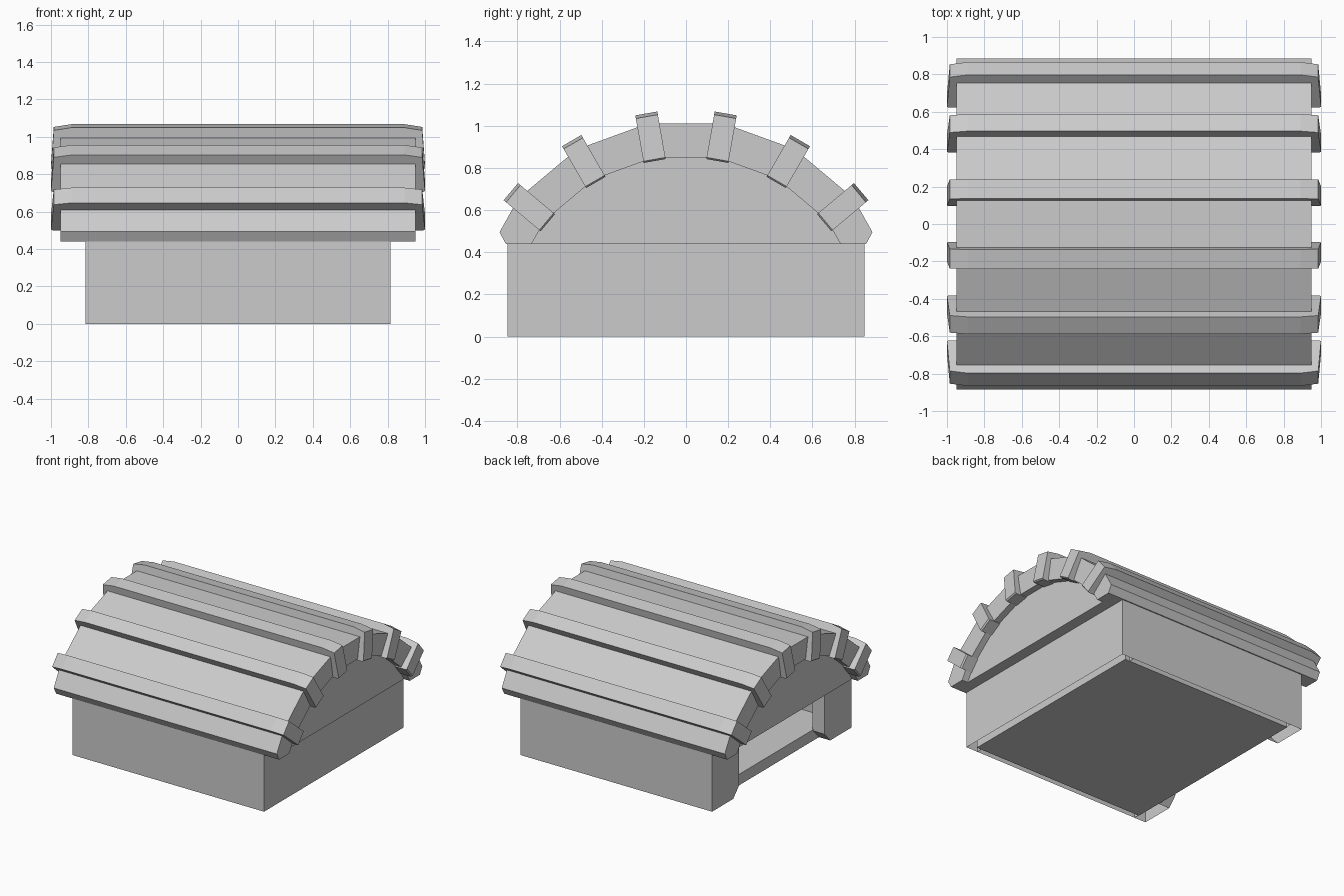
import bpy, bmesh
from math import sin, cos, tan, radians
from mathutils import Matrix

if "Cube" in bpy.data.objects:
    bpy.data.objects.remove(bpy.data.objects["Cube"])

CZ = -0.01                      # height of the arch centre
R_OUT, R_IN = 1.037, 0.873      # corner radii of the arch
X_WALL, Y_WALL, EAVE = 0.815, 0.847, 0.44
T = 0.10                        # wall thickness


def prism(name, profile, x0, x1, open_bottom=False):
    """Extrude a (y, z) profile along x."""
    bm = bmesh.new()
    a = [bm.verts.new((x0, y, z)) for y, z in profile]
    b = [bm.verts.new((x1, y, z)) for y, z in profile]
    bm.faces.new(a)
    bm.faces.new(b[::-1])
    n = len(profile)
    for i in range(n):
        j = (i + 1) % n
        bm.faces.new((a[i], b[i], b[j], a[j]))
    bmesh.ops.recalc_face_normals(bm, faces=bm.faces[:])
    if open_bottom:
        low = [f for f in bm.faces if all(abs(v.co.z) < 1e-5 for v in f.verts)]
        bmesh.ops.delete(bm, geom=low, context='FACES_ONLY')
    return finish(name, bm)


def finish(name, bm):
    me = bpy.data.meshes.new(name)
    bm.to_mesh(me)
    bm.free()
    ob = bpy.data.objects.new(name, me)
    bpy.context.collection.objects.link(ob)
    return ob


def mirrored(half):
    """Complete a right-hand (y > 0) run of points, going left to right."""
    return [(-y, z) for y, z in reversed(half)] + half


def arc(r):
    return [(r * sin(radians(d)), CZ + r * cos(radians(d))) for d in (10, 30, 50)]


# arch outlines
inner = arc(R_IN)
iy, iz = inner[-1]
inner.append((iy + (iz - EAVE) / tan(radians(60)), EAVE))
outer = arc(R_OUT) + [(0.885, 0.495), (0.855, EAVE)]

# barrel roof shell and the gable block filling it
prism("roof_shell", mirrored(outer) + mirrored(inner)[::-1], -0.95, 0.95)
prism("gable_block", mirrored(inner), -0.90, 0.90)

# closed end wall on the right
prism("right_end_wall", mirrored([(Y_WALL, EAVE), (Y_WALL, 0)]),
      X_WALL - T, X_WALL, True)

# long side walls, and the door posts with chamfered feet on the left
for s, side in ((-1, "front"), (1, "back")):
    y0, y1 = s * (Y_WALL - T), s * Y_WALL
    prism(side + "_wall", [(y0, 0), (y1, 0), (y1, EAVE), (y0, EAVE)],
          -X_WALL + T, X_WALL - T, True)
    post = [(0.59, 0), (Y_WALL, 0), (Y_WALL, EAVE), (0.52, EAVE), (0.52, 0.075)]
    prism(side + "_door_post", [(s * y, z) for y, z in post],
          -X_WALL, -X_WALL + T, True)

# floor slab
prism("floor_slab", [(-0.805, 0), (0.805, 0), (0.805, 0.085), (-0.805, 0.085)],
      -0.72, 0.755)

# roof ribs with tapered ends
rib = [(-0.99, 0.856), (-1.0, 0.864), (-0.985, 1.07), (-0.89, 1.085),
       (0.89, 1.085), (0.985, 1.07), (1.0, 0.864), (0.99, 0.856)]
W = 0.053
for k, deg in enumerate((-50, -30, -10, 10, 30, 50)):
    bm = bmesh.new()
    a = [bm.verts.new((x, -W, r)) for x, r in rib]
    b = [bm.verts.new((x, W, r)) for x, r in rib]
    bm.faces.new(a)
    bm.faces.new(b[::-1])
    for i in range(len(rib)):
        j = (i + 1) % len(rib)
        bm.faces.new((a[i], b[i], b[j], a[j]))
    bmesh.ops.recalc_face_normals(bm, faces=bm.faces[:])
    bm.transform(Matrix.Translation((0, 0, CZ)) @ Matrix.Rotation(radians(-deg), 4, 'X'))
    finish(f"roof_rib_{k + 1}", bm)
